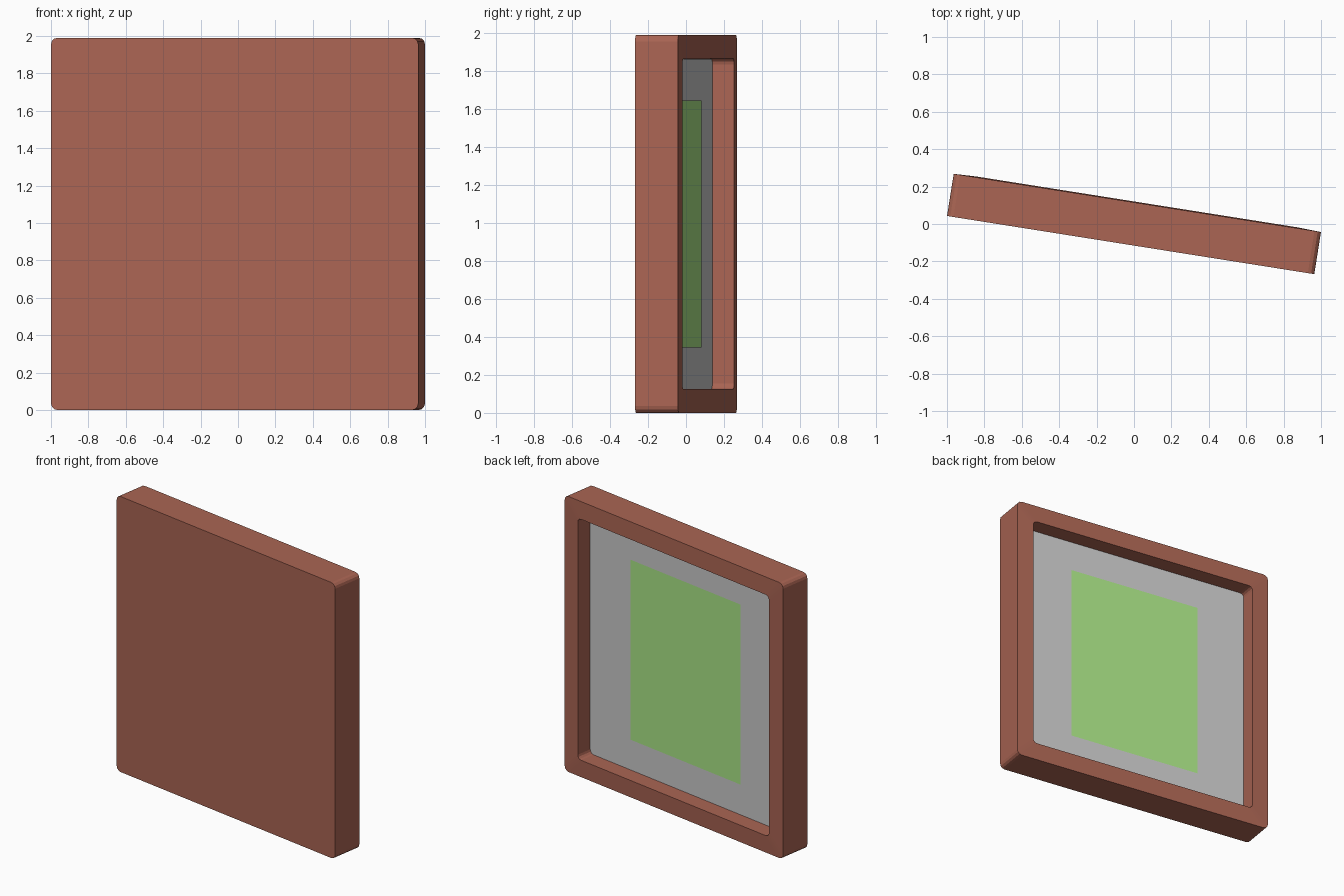
import bpy, bmesh
from math import sin, cos, pi, radians

if "Cube" in bpy.data.objects:
    bpy.data.objects.remove(bpy.data.objects["Cube"])

TILT = radians(-9)      # whole frame is turned about z
MID = 0.995             # height of the centre


def material(name, rgb):
    m = bpy.data.materials.new(name)
    m.diffuse_color = (*rgb, 1)
    m.use_nodes = True
    m.node_tree.nodes["Principled BSDF"].inputs["Base Color"].default_value = m.diffuse_color
    return m


def rounded_loop(bm, half_w, half_h, r, y, seg=3):
    """Ring of vertices: rounded rectangle in the XZ plane."""
    ring = []
    for q, (sx, sz) in enumerate([(1, 1), (-1, 1), (-1, -1), (1, -1)]):
        for i in range(seg + 1):
            a = (q + i / seg) * pi / 2
            ring.append(bm.verts.new((sx * (half_w - r) + r * cos(a), y,
                                      sz * (half_h - r) + r * sin(a))))
    return ring


def bridge(bm, a, b):
    n = len(a)
    for i in range(n):
        j = (i + 1) % n
        bm.faces.new((a[i], a[j], b[j], b[i]))


def finish(bm, name, mat=None):
    bmesh.ops.recalc_face_normals(bm, faces=bm.faces)
    me = bpy.data.meshes.new(name)
    bm.to_mesh(me)
    bm.free()
    ob = bpy.data.objects.new(name, me)
    bpy.context.collection.objects.link(ob)
    ob.location.z = MID
    ob.rotation_euler.z = TILT
    if mat:
        me.materials.append(mat)
    return ob


def slab(name, half_w, half_h, r, y0, y1, mat=None):
    bm = bmesh.new()
    a = rounded_loop(bm, half_w, half_h, r, y0)
    b = rounded_loop(bm, half_w, half_h, r, y1)
    bm.faces.new(a)
    bridge(bm, a, b)
    bm.faces.new(b)
    return finish(bm, name, mat)


# Tray-shaped frame: solid front, slightly sloped rim and recess at the back
bm = bmesh.new()
rings = [rounded_loop(bm, *p) for p in (
    (0.994, 0.995, 0.035, -0.114),   # front outline
    (0.994, 0.995, 0.035, 0.114),    # outer rim edge
    (0.87, 0.87, 0.03, 0.119),       # inner rim edge
    (0.87, 0.87, 0.03, -0.002))]     # recess floor
bm.faces.new(rings[0])
for a, b in zip(rings, rings[1:]):
    bridge(bm, a, b)
bm.faces.new(rings[-1])
finish(bm, "frame", material("brown", (0.405, 0.13, 0.087)))

# Grey panel lying in the recess
slab("panel", 0.869, 0.869, 0.03, -0.001, 0.003)

# Green rectangle centred on the panel
bm = bmesh.new()
bm.faces.new([bm.verts.new((x, 0.0045, z)) for x, z in
              ((-0.5, -0.65), (-0.5, 0.65), (0.5, 0.65), (0.5, -0.65))])
sheet = finish(bm, "green_sheet", material("green", (0.41, 0.80, 0.245)))
if sheet.data.polygons[0].normal.y < 0:
    sheet.data.flip_normals()
